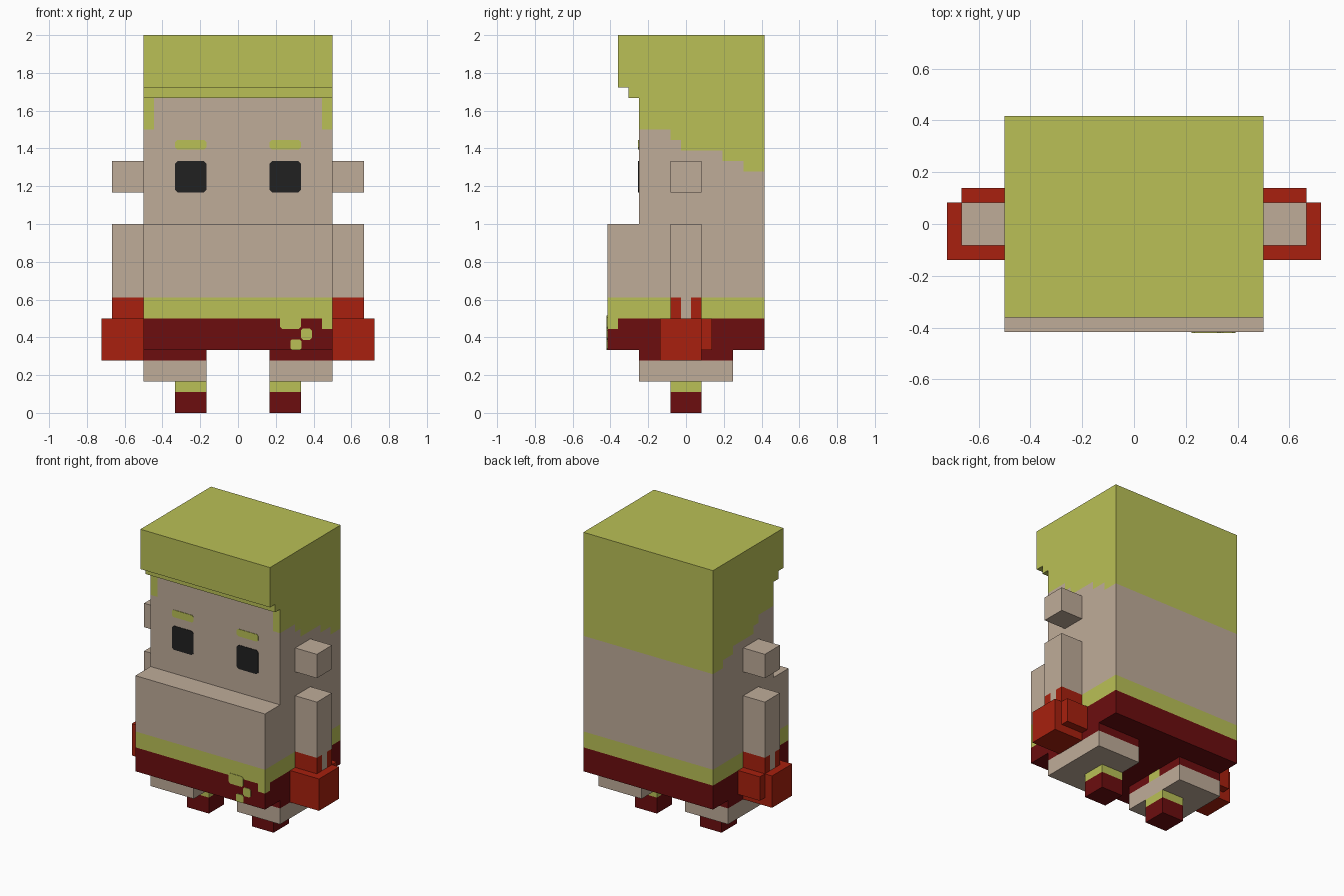
import bpy
import bmesh
from mathutils import Vector

if "Cube" in bpy.data.objects:
    bpy.data.objects.remove(bpy.data.objects["Cube"], do_unlink=True)

U = 1 / 18  # one block unit


# Flat colours
def linear(c):
    c /= 255
    return c / 12.92 if c <= 0.04045 else ((c + 0.055) / 1.055) ** 2.4


COLOURS = {
    "skin": (191, 172, 153),
    "lime": (186, 192, 86),
    "red": (168, 32, 14),
    "dark_red": (108, 13, 15),
    "black": (33, 33, 33),
}
MATS = {}
for mat_name, rgb in COLOURS.items():
    m = bpy.data.materials.new(mat_name)
    col = [linear(c) for c in rgb] + [1]
    m.use_nodes = True
    m.diffuse_color = col
    m.node_tree.nodes["Principled BSDF"].inputs["Base Color"].default_value = col
    MATS[mat_name] = m


# Extrude an outline, cut it along grid planes, colour the faces by a rule
def prism(name, outline, move, cuts, rule):
    bm = bmesh.new()
    face = bm.faces.new([bm.verts.new(Vector(p) * U) for p in outline])
    ext = bmesh.ops.extrude_face_region(bm, geom=[face], use_keep_orig=True)
    new = [g for g in ext["geom"] if isinstance(g, bmesh.types.BMVert)]
    bmesh.ops.translate(bm, verts=new, vec=Vector(move) * U)
    for axis, values in cuts:
        normal = Vector([float(a == axis) for a in "xyz"])
        for v in values:
            geom = bm.verts[:] + bm.edges[:] + bm.faces[:]
            bmesh.ops.bisect_plane(bm, geom=geom, dist=1e-5,
                                   plane_co=normal * v * U, plane_no=normal)
    bmesh.ops.recalc_face_normals(bm, faces=bm.faces[:])
    used = []
    for f in bm.faces:
        c = f.calc_center_median() / U
        key = rule(c, f.normal) if callable(rule) else rule
        if key not in used:
            used.append(key)
        f.material_index = used.index(key)
    mesh = bpy.data.meshes.new(name)
    bm.to_mesh(mesh)
    bm.free()
    for key in used:
        mesh.materials.append(MATS[key])
    ob = bpy.data.objects.new(name, mesh)
    bpy.context.collection.objects.link(ob)
    return ob


def block(name, x, y, z, rule, cuts=()):
    outline = [(x[0], y[0], z[0]), (x[1], y[0], z[0]),
               (x[1], y[1], z[0]), (x[0], y[1], z[0])]
    return prism(name, outline, (0, 0, z[1] - z[0]), cuts, rule)


# Thin painted plate with clipped corners, facing the front
def plate(name, x, z, y, key, clip=0.2):
    (a, b), (c, d), k = x, z, clip
    pts = [(a + k, c), (b - k, c), (b, c + k), (b, d - k),
           (b - k, d), (a + k, d), (a, d - k), (a, c + k)]
    return prism(name, [(px, y, pz) for px, pz in pts], (0, -0.06, 0), (), key)


# Body: side profile with face recess and stepped fringe
PROFILE = [(-7.5, 6), (7.5, 6), (7.5, 36), (-6.5, 36), (-6.5, 31),
           (-5.5, 31), (-5.5, 30), (-4.5, 30), (-4.5, 18), (-7.5, 18)]
HAIRLINE = [(-1.5, 27), (-0.5, 26), (3.5, 25), (5.5, 24), (9, 23)]


def body_colour(c, n):
    if c.z < 9:
        corner = c.x > 8 and c.y < -6.5 and c.z > 8
        return "lime" if corner else "dark_red"
    if c.z < 11 or c.z > 29.9:
        return "lime"
    if n.y < -0.5:  # face, with hair strips at its edges
        return "lime" if abs(c.x) > 8 and c.z > 27 else "skin"
    limit = next(z for y, z in HAIRLINE if c.y < y)
    return "lime" if c.z > limit else "skin"


prism("body", [(-9, y, z) for y, z in PROFILE], (18, 0, 0),
      [("z", (8, 9, 11, 23, 24, 25, 26, 27)),
       ("y", (-6.5, -1.5, -0.5, 3.5, 5.5)), ("x", (-8, 8))], body_colour)

# Knot hanging from the sash
plate("sash_knot", (4, 6), (8, 9.3), -7.5, "lime")
plate("sash_knot_tail", (6, 7.05), (6.95, 8.05), -7.5, "lime")
plate("sash_knot_tip", (5, 6.05), (6, 7), -7.5, "lime", 0.15)


# Arm sleeve with a notch on the outside, leg trousers with an inner patch
def arm_colour(c, n):
    if c.z > 11 or (abs(n.x) > 0.5 and abs(c.y) < 0.5):
        return "skin"
    return "red"


def leg_colour(c, n):
    if c.z < 10 * 0.5:
        return "skin"
    return "lime" if abs(c.x) < 3.1 and abs(c.y) < 0.9 else "dark_red"


def foot_colour(c, n):
    return "lime" if c.z > 2 else "dark_red"


# Paired parts
for side, s in (("left", 1), ("right", -1)):
    def span(a, b):
        return tuple(sorted((a * s, b * s)))

    plate(side + "_eye", span(3, 6), (21, 24), -4.5, "black", 0.25)
    plate(side + "_eyebrow", span(3, 6), (25.1, 26), -4.5, "lime")
    block(side + "_ear", span(9, 12), (-1.5, 1.5), (21, 24), "skin")
    block(side + "_arm", span(9, 12), (-1.5, 1.5), (9, 18), arm_colour,
          [("z", (11,)), ("y", (-0.5, 0.5))])
    block(side + "_hand", span(9, 13), (-2.5, 1.5), (5, 9), "red")
    block(side + "_thumb", span(9, 12), (1.5, 2.5), (6, 9), "red")
    block(side + "_leg", span(3, 9), (-4.5, 4.5), (3, 6), leg_colour,
          [("z", (5,)), ("y", (-0.9, 0.9))])
    block(side + "_foot", span(3, 6), (-1.5, 1.5), (0, 3), foot_colour,
          [("z", (2,))])
